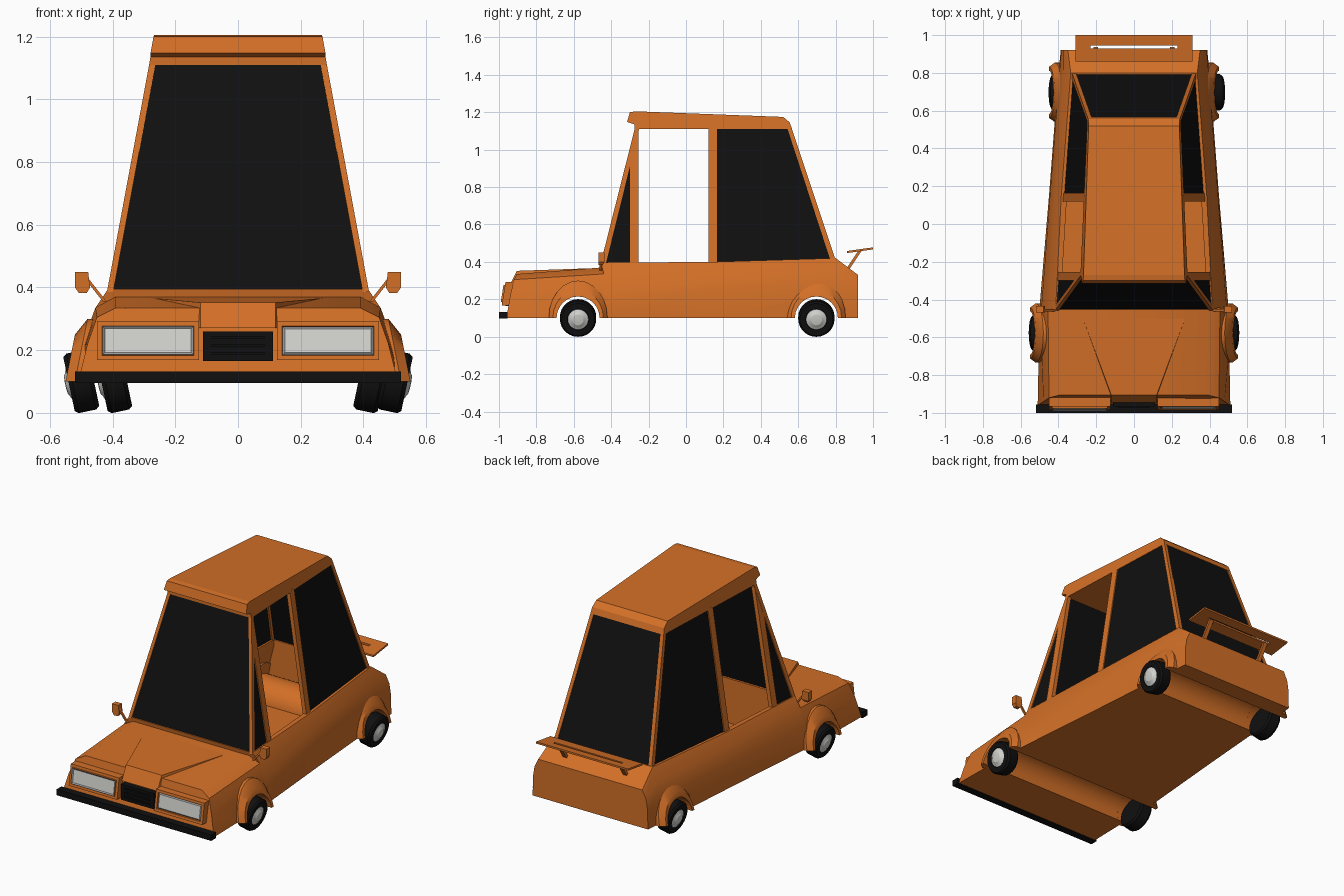
import bpy, bmesh
from math import sin, cos, pi, radians
from mathutils import Matrix

if "Cube" in bpy.data.objects:
    bpy.data.objects.remove(bpy.data.objects["Cube"], do_unlink=True)


def material(name, r, g, b):
    m = bpy.data.materials.new(name)
    m.use_nodes = True
    m.diffuse_color = (r, g, b, 1)
    m.node_tree.nodes["Principled BSDF"].inputs["Base Color"].default_value = (r, g, b, 1)
    return m


ORANGE = material("orange_paint", 0.65, 0.16, 0.02)
BLACK = material("black", 0.005, 0.005, 0.005)
LAMP = material("lamp_white", 0.65, 0.65, 0.62)
GREY = material("grey_trim", 0.35, 0.36, 0.37)
SIDES = (("left", 1), ("right", -1))


def loft(name, rings, mat, smooth=False):
    """Skin a list of equal point rings and cap both ends."""
    bm = bmesh.new()
    loops = [[bm.verts.new(p) for p in ring] for ring in rings]
    n = len(loops[0])
    for a, b in zip(loops, loops[1:]):
        for i in range(n):
            j = (i + 1) % n
            bm.faces.new((a[i], a[j], b[j], b[i]))
    bm.faces.new(loops[0])
    bm.faces.new(loops[-1])
    return finish(name, bm, mat, smooth)


def finish(name, bm, mat, smooth=False):
    bmesh.ops.recalc_face_normals(bm, faces=bm.faces)
    me = bpy.data.meshes.new(name)
    bm.to_mesh(me)
    bm.free()
    me.materials.append(mat)
    ob = bpy.data.objects.new(name, me)
    bpy.context.collection.objects.link(ob)
    if smooth:
        smooth_by_angle(ob)
    return ob


def smooth_by_angle(ob):
    bpy.ops.object.select_all(action="DESELECT")
    ob.select_set(True)
    bpy.context.view_layer.objects.active = ob
    bpy.ops.object.shade_smooth_by_angle(angle=radians(32))


def rect(x0, x1, y0, y1, z):
    return [(x0, y0, z), (x1, y0, z), (x1, y1, z), (x0, y1, z)]


def box(name, x0, x1, y0, y1, z0, z1, mat):
    return loft(name, [rect(x0, x1, y0, y1, z0), rect(x0, x1, y0, y1, z1)], mat)


def mirrored(points):
    return points + [(-x, y, z) for x, y, z in reversed(points)]


def cut(ob, cutter):
    mod = ob.modifiers.new("cut", "BOOLEAN")
    mod.operation, mod.solver, mod.object = "DIFFERENCE", "EXACT", cutter
    cutter.hide_render = True


def cross_cylinder(name, y, r):
    ring = [(y + r * cos(a), 0.1 + r * sin(a)) for a in (2 * pi * i / 32 for i in range(32))]
    return loft(name, [[(x, *p) for p in ring] for x in (-1, 1)], ORANGE)


# Lower body: hollow tub with wheel tunnels
AXLES = (("front", -0.577), ("rear", 0.697))
body = loft("body", [mirrored(s) for s in (
    [(.51, -.96, .1), (.48, -.94, .22), (.45, -.92, .305), (.39, -.905, .335)],
    [(.50, -.45, .1), (.495, -.45, .22), (.455, -.45, .335), (.39, -.45, .37)],
    [(.50, -.44, .1), (.49, -.44, .24), (.455, -.44, .335), (.415, -.455, .395)],
    [(.45, .15, .1), (.445, .15, .24), (.42, .15, .33), (.385, .15, .4)],
    [(.40, .8, .1), (.395, .8, .24), (.375, .8, .34), (.335, .8, .42)],
    [(.388, .92, .1), (.385, .92, .22), (.375, .92, .28), (.35, .92, .33)])], ORANGE)
tub = loft("cabin_cutter", [mirrored([(w, y, .125), (w - .065, y, .38), (w - .065, y, .6)])
                            for y, w in ((-.43, .455), (.15, .42), (.78, .37))], ORANGE)
cutters = [tub]
for end, y in AXLES:
    liner = cross_cylinder(end + "_liner_cutter", y, .13)
    tunnel = cross_cylinder(end + "_tunnel_cutter", y, .115)
    cut(tub, liner)
    cut(body, tunnel)
    cutters += [liner, tunnel]
cut(body, tub)
bpy.context.view_layer.update()
graph = bpy.context.evaluated_depsgraph_get()
body_mesh = bpy.data.meshes.new_from_object(body.evaluated_get(graph))
body.modifiers.clear()
body.data = body_mesh
for c in cutters:
    bpy.data.objects.remove(c, do_unlink=True)
smooth_by_angle(body)

# Raised bonnet centre
bm = bmesh.new()
for p in mirrored([(.27, -.5, .366), (.12, -.905, .352), (.12, -.945, .27), (.12, -.88, .27)]):
    bm.verts.new(p)
bmesh.ops.convex_hull(bm, input=bm.verts)
finish("bonnet_bulge", bm, ORANGE)


# Cabin: tapered side surface shared by roof, pillars and glass
def side_x(y, z):
    low = .415 - .068 * (y + .45)
    high = .28 - .043 * (y + .27)
    return low + (high - low) * (z - .4) / .73


def side_panel(name, poly, inset, depth, mat):
    for side, s in SIDES:
        loft(side + "_" + name, [[(s * (side_x(y, z) - d), y, z) for y, z in poly]
                                 for d in (inset, inset + depth)], mat)


roof = [(-.275, 1.11), (-.275, 1.135), (-.315, 1.148), (-.30, 1.2), (-.27, 1.205),
        (.52, 1.175), (.555, 1.145), (.567, 1.11)]
loft("roof", [[(s * side_x(y, z), y, z) for y, z in roof] for s in (-1, 1)], ORANGE)

side_panel("windscreen_pillar", [(-.458, .385), (-.43, .385), (-.248, 1.12), (-.272, 1.12)], 0, .02, ORANGE)
side_panel("door_pillar", [(-.3, .385), (-.255, .385), (-.255, 1.12), (-.3, .985)], 0, .025, ORANGE)
side_panel("centre_pillar", [(.12, .385), (.165, .385), (.165, 1.12), (.12, 1.12)], 0, .025, ORANGE)
side_panel("rear_pillar", [(.775, .4), (.803, .4), (.563, 1.12), (.54, 1.12)], 0, .022, ORANGE)
side_panel("quarter_glass", [(-.44, .385), (-.28, .385), (-.28, 1.03)], .006, .006, BLACK)
side_panel("rear_side_glass", [(.15, .385), (.785, .41), (.55, 1.115), (.15, 1.115)], .006, .006, BLACK)


def cross_glass(name, y0, z0, w0, y1, z1, w1):
    loft(name, [[(-w0, y0 + d, z0), (w0, y0 + d, z0), (w1, y1 + d, z1), (-w1, y1 + d, z1)]
                for d in (0, .006)], BLACK)


cross_glass("windscreen", -.452, .385, .408, -.27, 1.112, .275)
cross_glass("rear_glass", .79, .41, .325, .555, 1.112, .24)

# Wheel arches and wheels
TYRE = [(.05, -.04), (.088, -.04), (.097, -.028), (.097, .028), (.088, .04), (.058, .04), (.054, .03)]
HUB = [(.055, .02), (.055, .038), (.035, .046), (.03, .05), (.012, .052)]


def lathe(name, profile, mat, place):
    rings = [[(x, r * cos(a), r * sin(a)) for a in (2 * pi * i / 28 for i in range(28))]
             for r, x in profile]
    ob = loft(name, rings, mat, True)
    ob.matrix_world = place


WHEEL_X = {("front", 1): .5, ("front", -1): .5, ("rear", 1): .425, ("rear", -1): .395}
for end, y in AXLES:
    reach = .55 if end == "front" else .45
    for side, s in SIDES:
        label = end + "_" + side
        arch = []
        for i in range(13):
            a = pi * i / 12
            ring = []
            for ry, rz, dx in ((.115, .115, 0), (.135, .15, 0), (.157, .2, .03), (.157, .2, .09), (.115, .115, .09)):
                z = .1 + rz * sin(a)
                ring.append((s * (reach - dx - .2 * (z - .1)), y + ry * cos(a), z))
            arch.append(ring)
        loft(label + "_wheel_arch", arch, ORANGE, True)
        turn = Matrix.Rotation(0 if s > 0 else pi, 4, "Z")
        place = Matrix.Translation((s * WHEEL_X[end, s], y, .1)) @ turn @ Matrix.Rotation(radians(12), 4, "Y")
        lathe(label + "_tyre", TYRE, BLACK, place)
        lathe(label + "_hub", HUB, LAMP, place)

# Front bumper and grille
box("front_bumper", -.52, .52, -1, -.955, .096, .132, BLACK)
box("grille", -.112, .112, -.965, -.9, .165, .26, BLACK)
for i in range(3):
    z = .185 + .025 * i
    box("grille_slat", -.085, .085, -.972, -.96, z, z + .01, BLACK)

# Headlights: housing, recessed rim and lens
for side, s in SIDES:
    bm = bmesh.new()
    bmesh.ops.create_cube(bm, size=1)
    for v in bm.verts:
        top = v.co.z > 0
        front = -.965 if top else -.985
        v.co = (s * (.287 + v.co.x * .325), front if v.co.y < 0 else -.89, .293 if top else .168)
    bmesh.ops.recalc_face_normals(bm, faces=bm.faces)
    face = min(bm.faces, key=lambda f: f.calc_center_median().y)
    bmesh.ops.inset_region(bm, faces=[face], thickness=.022, depth=0)
    bmesh.ops.inset_region(bm, faces=[face], thickness=.003, depth=-.008)
    rim = bmesh.ops.inset_region(bm, faces=[face], thickness=.01, depth=.006)["faces"]
    for f in rim:
        f.material_index = 1
    face.material_index = 2
    lamp = finish(side + "_headlight", bm, ORANGE)
    lamp.data.materials.append(GREY)
    lamp.data.materials.append(LAMP)

# Door mirrors
for side, s in SIDES:
    loft(side + "_mirror_stalk", [rect(s * (x - .006), s * (x + .006), -.462, -.45, z)
                                  for x, z in ((.425, .355), (.48, .425))], ORANGE)
    loft(side + "_mirror", [rect(s * a, s * b, -.468, c, z) for a, b, c, z in
                            ((.482, .508, -.445, .383), (.472, .52, -.435, .4), (.478, .52, -.435, .45))], ORANGE)


# Slotted rear spoiler on two struts
def blade(name, x0, x1, y0, y1):
    def height(y):
        return .452 + .14 * (y - .86)
    loft(name, [[(x, y, height(y) + t) for x, y, _ in rect(x0, x1, y0, y1, 0)]
                for t in (-.005, .006)], ORANGE)


blade("spoiler_front", -.31, .31, .86, .93)
blade("spoiler_back", -.31, .31, .945, 1)
for side, s in SIDES:
    blade(side + "_spoiler_end", s * .23, s * .31, .93, .945)
    loft(side + "_spoiler_strut", [rect(s * .19, s * .215, y, y + .018, z)
                                   for y, z in ((.845, .345), (.92, .457))], ORANGE)
